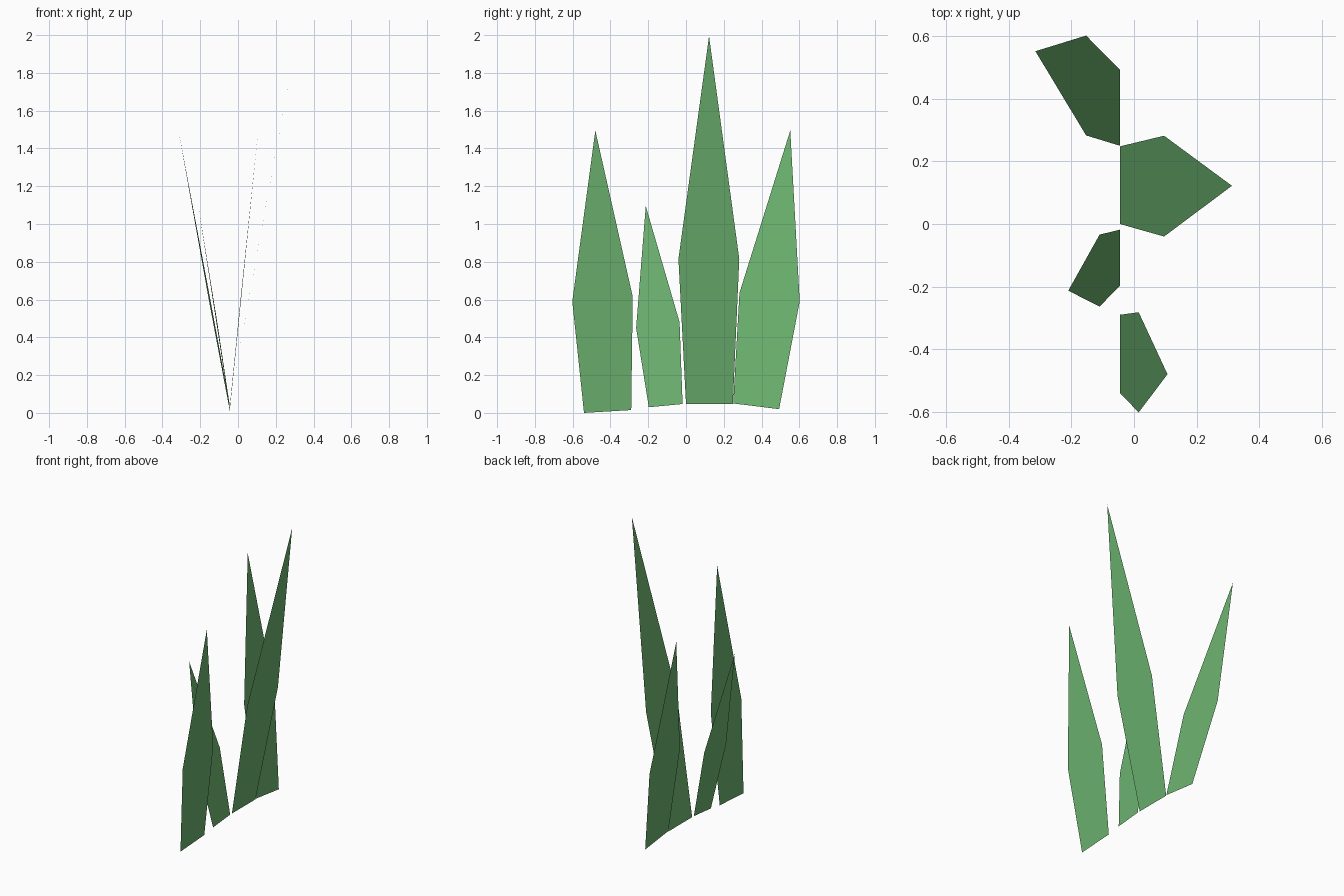
import bpy

if "Cube" in bpy.data.objects:
    bpy.data.objects.remove(bpy.data.objects["Cube"])

# Leaf colour
green = bpy.data.materials.new("leaf_green")
green.diffuse_color = (0.15, 0.45, 0.16, 1)
green.use_nodes = True
green.node_tree.nodes["Principled BSDF"].inputs["Base Color"].default_value = green.diffuse_color

BASE_X = -0.045  # all blades root along one line


def blade(name, base, mid, tip, mid_x, tip_x):
    """Flat five-sided leaf; points are (y, z), leaning along x."""
    (b0, b1), (m0, m1) = base, mid
    verts = [(BASE_X, *b0), (BASE_X, *b1), (mid_x, *m1), (tip_x, *tip), (mid_x, *m0)]
    mesh = bpy.data.meshes.new(name)
    mesh.from_pydata(verts, [], [(0, 1, 2, 3, 4)])
    mesh.materials.append(green)
    obj = bpy.data.objects.new(name, mesh)
    bpy.context.collection.objects.link(obj)


# Four blades from front to back
blade("front_blade", [(-0.54, 0.0), (-0.29, 0.015)],
      [(-0.602, 0.59), (-0.282, 0.615)], (-0.48, 1.495), 0.015, 0.107)
blade("short_blade", [(-0.197, 0.03), (-0.018, 0.047)],
      [(-0.264, 0.45), (-0.034, 0.48)], (-0.213, 1.095), -0.11, -0.21)
blade("tall_blade", [(0.0, 0.047), (0.248, 0.047)],
      [(-0.04, 0.815), (0.282, 0.815)], (0.122, 1.995), 0.096, 0.313)
blade("back_blade", [(0.25, 0.05), (0.493, 0.02)],
      [(0.283, 0.635), (0.602, 0.59)], (0.552, 1.495), -0.153, -0.315)
